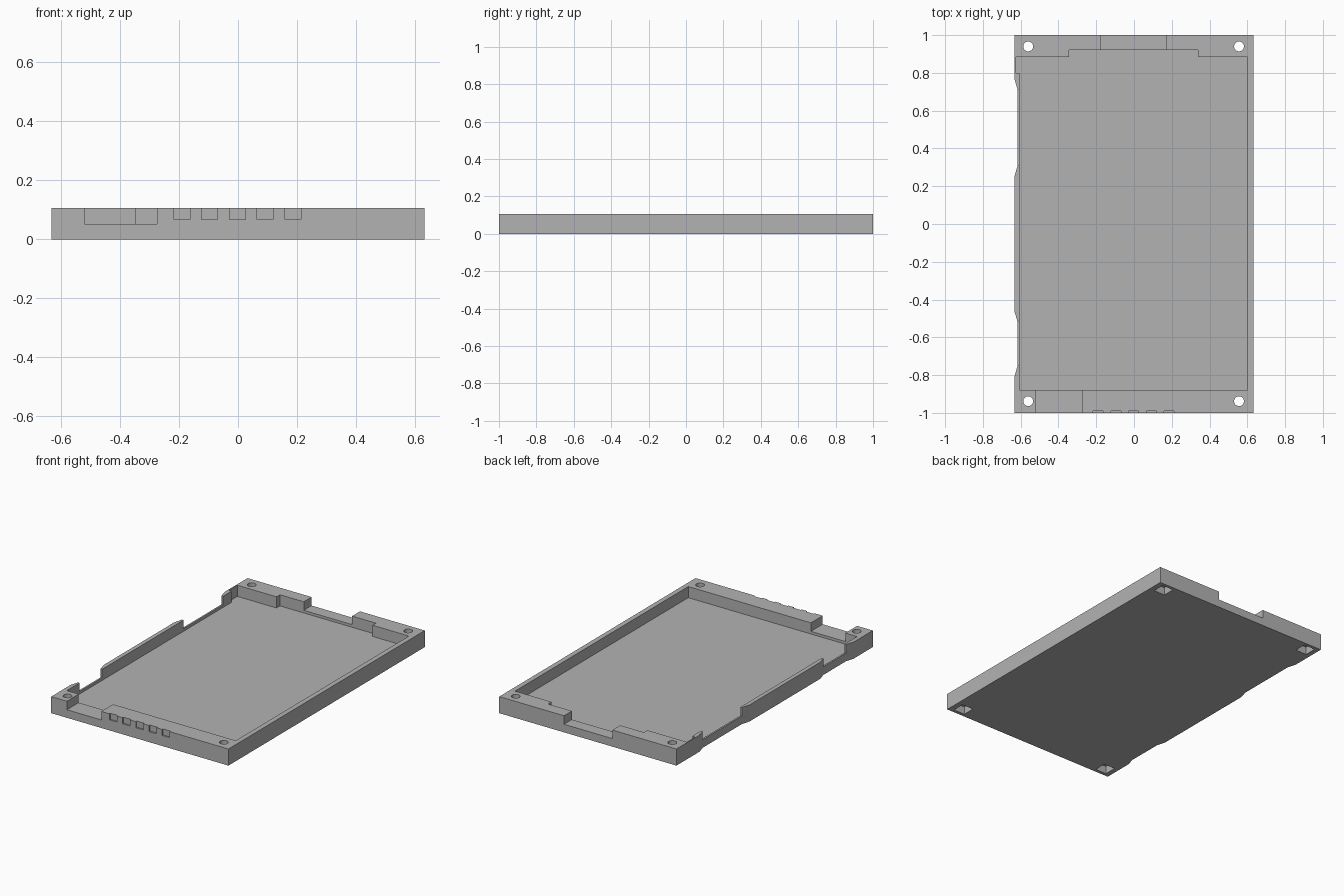
import bpy
import bmesh

cube = bpy.data.objects.get("Cube")
if cube:
    bpy.data.objects.remove(cube, do_unlink=True)

W, L, H = 0.632, 1.0, 0.107      # half width, half length, height
FLOOR, LEDGE = 0.035, 0.052      # cavity floor and cutout heights
ABOVE = H + 0.05

grey = bpy.data.materials.new("plain_grey")
grey.use_nodes = True
colour = (0.45, 0.45, 0.45, 1)
grey.diffuse_color = colour
grey.node_tree.nodes["Principled BSDF"].inputs["Base Color"].default_value = colour


def prism(name, outline, z0, z1):
    """Extrude a counter-clockwise xy outline from z0 to z1."""
    bm = bmesh.new()
    face = bm.faces.new([bm.verts.new((x, y, z0)) for x, y in outline])
    out = bmesh.ops.extrude_face_region(bm, geom=[face])
    for v in out["geom"]:
        if isinstance(v, bmesh.types.BMVert):
            v.co.z = z1
    bmesh.ops.recalc_face_normals(bm, faces=bm.faces)
    mesh = bpy.data.meshes.new(name)
    bm.to_mesh(mesh)
    bm.free()
    mesh.materials.append(grey)
    obj = bpy.data.objects.new(name, mesh)
    bpy.context.collection.objects.link(obj)
    return obj


def box(name, x0, x1, y0, y1, z0, z1=ABOVE):
    return prism(name, [(x0, y0), (x1, y0), (x1, y1), (x0, y1)], z0, z1)


# Tray body with two shallow sloped recesses along its right side
recesses = [(0.31, 0.71), (-0.75, -0.52)]
inset = -W + 0.016
outline = [(-W, -L), (W, -L), (W, L), (-W, L)]
for y0, y1 in recesses:
    outline += [(-W, y1 + 0.055), (inset, y1), (inset, y0), (-W, y0 - 0.055)]
tray = prism("tray", outline, 0, H)

# Main cavity, stepped at the back and widened at one back corner
cutters = [prism("cavity_cutter", [
    (-0.605, -0.88), (0.6, -0.88), (0.6, 0.885), (0.34, 0.885),
    (0.34, 0.92), (-0.345, 0.92), (-0.345, 0.885), (-0.625, 0.885),
    (-0.625, 0.8), (-0.605, 0.8)], FLOOR, ABOVE)]

# Front and back connector notches
cutters.append(box("front_notch_cutter", -0.52, -0.275, -1.1, -0.8, LEDGE))
cutters.append(box("back_notch_cutter", -0.175, 0.17, 0.85, 1.1, LEDGE))

# Lowered wall in each side recess
for y0, y1 in recesses:
    cutters.append(box("side_notch_cutter", -0.7, -0.55, y0, y1, LEDGE))

# Row of shallow slots on the front face
for i in range(5):
    x = -0.002 + (i - 2) * 0.094
    cutters.append(box("front_slot_cutter", x - 0.027, x + 0.027, -1.1, -0.991, 0.068))

# Corner screw holes with square pockets underneath
for x in (-0.56, 0.556):
    for y in (-0.938, 0.94):
        bpy.ops.mesh.primitive_cylinder_add(vertices=32, radius=0.026, depth=0.4, location=(x, y, 0))
        cutters.append(bpy.context.object)
        cutters.append(box("pocket_cutter", x - 0.04, x + 0.04, y - 0.04, y + 0.04, -0.05, 0.05))

# Carve the tray and discard the cutters
bpy.ops.object.select_all(action="DESELECT")
bpy.context.view_layer.objects.active = tray
tray.select_set(True)
for cutter in cutters:
    cutter.hide_render = True
    mod = tray.modifiers.new("cut", "BOOLEAN")
    mod.operation = "DIFFERENCE"
    mod.solver = "EXACT"
    mod.object = cutter
    bpy.ops.object.modifier_apply(modifier=mod.name)
    bpy.data.objects.remove(cutter, do_unlink=True)

# One flat colour everywhere, rounded shading only in the screw holes
tray.data.materials.clear()
tray.data.materials.append(grey)
for poly in tray.data.polygons:
    poly.material_index = 0
bpy.ops.object.shade_smooth_by_angle()
